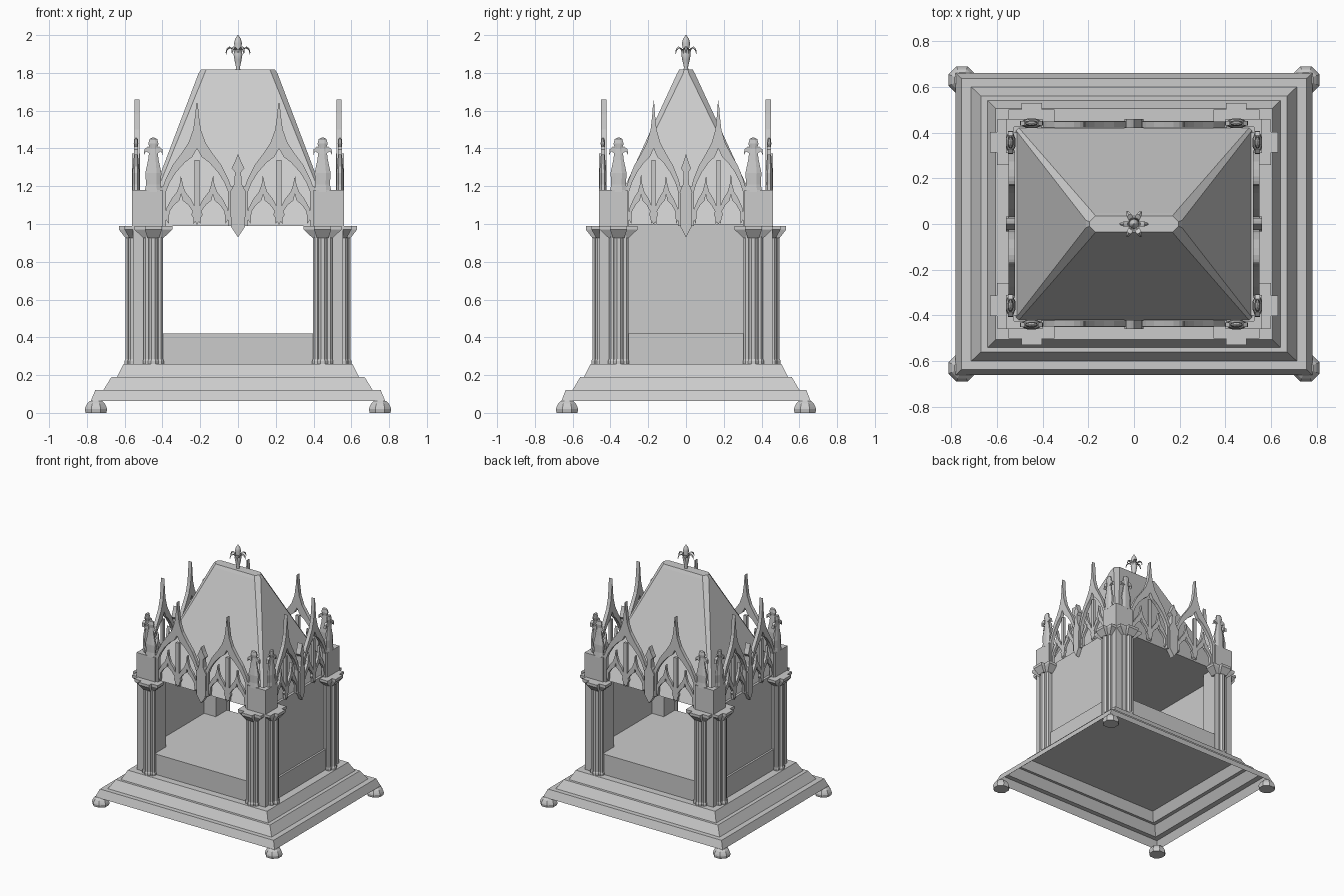
import bpy, bmesh, math
from mathutils import Vector

if "Cube" in bpy.data.objects:
    bpy.data.objects.remove(bpy.data.objects["Cube"])


def finish(name, bm, mirror=False, smooth=False):
    bmesh.ops.recalc_face_normals(bm, faces=bm.faces)
    me = bpy.data.meshes.new(name)
    bm.to_mesh(me)
    bm.free()
    ob = bpy.data.objects.new(name, me)
    bpy.context.collection.objects.link(ob)
    if mirror:
        m = ob.modifiers.new("Mirror", 'MIRROR')
        m.use_axis = (True, True, False)
        m.use_mirror_merge = False
    if smooth:
        bpy.context.view_layer.objects.active = ob
        ob.select_set(True)
        bpy.ops.object.shade_smooth_by_angle(angle=math.radians(40))
        ob.select_set(False)
    return ob


def loft(bm, rings, cap0=True, cap1=True):
    vs = [[bm.verts.new(p) for p in r] for r in rings]
    n = len(vs[0])
    for a, b in zip(vs, vs[1:]):
        for i in range(n):
            bm.faces.new((a[i], a[(i + 1) % n], b[(i + 1) % n], b[i]))
    if cap0:
        bm.faces.new(vs[0][::-1])
    if cap1:
        bm.faces.new(vs[-1])


def rect(x0, x1, y0, y1, z):
    return [(x0, y0, z), (x1, y0, z), (x1, y1, z), (x0, y1, z)]


def chamfered(hx, hy, c, z):
    q = [(hx, hy - c), (hx - c, hy), (c - hx, hy), (-hx, hy - c),
         (-hx, c - hy), (c - hx, -hy), (hx - c, -hy), (hx, c - hy)]
    return [(x, y, z) for x, y in q]


def box(bm, x0, x1, y0, y1, z0, z1):
    loft(bm, [rect(x0, x1, y0, y1, z0), rect(x0, x1, y0, y1, z1)])


def lathe(bm, prof, cx, cy, n=8, sx=1, sy=1):
    rings = []
    for r, z in prof:
        rings.append([(cx + sx * r * math.cos((i + .5) * math.tau / n),
                       cy + sy * r * math.sin((i + .5) * math.tau / n), z) for i in range(n)])
    loft(bm, rings)


def prism(bm, pts, d0, d1, to):
    loft(bm, [[to(u, d0, z) for u, z in pts], [to(u, d1, z) for u, z in pts]])


def band(bm, outer, inner, c, d0, d1, to):
    # both halves of an arch between an outer and an inner curve
    for s in (1, -1):
        for i in range(len(outer) - 1):
            q = [outer[i], outer[i + 1], inner[i + 1], inner[i]]
            q = [p for k, p in enumerate(q) if p != q[k - 1]]
            prism(bm, [(c + s * u, z) for u, z in q], d0, d1, to)


# stepped plinth (open shell)
bm = bmesh.new()
steps = [(.78, .66, .062), (.755, .637, .122), (.712, .60, .122), (.67, .56, .19),
         (.64, .54, .19), (.605, .505, .26)]
loft(bm, [rect(-x, x, -y, y, z) for x, y, z in steps], cap0=False)
finish("stepped_plinth", bm)

# bun feet
bm = bmesh.new()
lathe(bm, [(.06, 0), (.064, .02), (.06, .032), (.05, .05), (.035, .064)], .752, -.63, 8)
finish("feet", bm, mirror=True)

# raised floor and side walls
bm = bmesh.new()
box(bm, -.545, .545, -.45, .45, .26, .42)
finish("raised_floor", bm)
bm = bmesh.new()
box(bm, .512, .53, -.4, .4, .4, 1.0)
o = finish("side_walls", bm, mirror=True)
o.modifiers[0].use_axis = (True, False, False)

# roof with flat ceiling and chamfered hips
bm = bmesh.new()
loft(bm, [chamfered(.515, .42, .012, .99), chamfered(.21, .048, .032, 1.795),
          chamfered(.195, .036, .026, 1.818)])
finish("roof", bm)


def front(u, d, z):
    return (u, -d, z)


def side(u, d, z):
    return (d + .1, -u * .79, z)


# clustered corner columns
bm = bmesh.new()
box(bm, .41, .557, -.457, -.31, .26, .99)
for off, d, r in ((0, .473, .025), (-.034, .462, .019), (.034, .462, .019)):
    prof = [(r * 1.2, .26), (r * 1.2, .275), (r, .285), (r, .95)]
    lathe(bm, prof, .448 + off, -d, 8)
    lathe(bm, prof, d + .1, -(.357 + off), 8)
finish("corner_columns", bm, mirror=True)

# stepped flared capitals
bm = bmesh.new()
for b, t, db, dt in ((.052, .1, .475, .5), (.03, .045, .495, .53)):
    rows = [(b, db, .925), (t, dt, .97), (t, dt, .99)]
    loft(bm, [rect(.448 - h, .448 + h, -d, -.42, z) for h, d, z in rows])
    loft(bm, [rect(.52, d + .1, -.357 - h, -.357 + h, z) for h, d, z in rows])
finish("capitals", bm, mirror=True)

# corner blocks above the capitals
bm = bmesh.new()
L = [(.40, -.46), (.56, -.46), (.56, -.31), (.525, -.31), (.525, -.425), (.40, -.425)]
loft(bm, [[(x, y, z) for x, y in L] for z in (.985, 1.18)])
finish("corner_blocks", bm, mirror=True)

# gothic tracery panels, half of each face then mirrored
gable_out = [(.19, 1.17), (.165, 1.24), (.13, 1.31), (.085, 1.37), (.045, 1.43), (.02, 1.5),
             (.009, 1.58), (.002, 1.66)]
gable_in = [(.165, 1.17), (.145, 1.22), (.11, 1.275), (.065, 1.325), (.025, 1.355), (0, 1.40),
            (0, 1.5), (0, 1.6)]
lancet_out = [(.084, 1.03), (.077, 1.085), (.05, 1.135), (.022, 1.17), (.008, 1.21), (.001, 1.26)]
lancet_in = [(.066, 1.0), (.062, 1.065), (.038, 1.10), (.008, 1.125), (0, 1.16), (0, 1.22)]
pendant = [(0, .93), (.037, .985), (.042, 1.17), (.02, 1.21), (.016, 1.275), (.034, 1.295),
           (.016, 1.33), (0, 1.372)]
for name, to in (("front", front), ("side", side)):
    c = .217
    bm = bmesh.new()
    band(bm, gable_out, gable_in, c, .421, .449, to)
    for s in (-1, 1):
        band(bm, lancet_out, lancet_in, c + s * .084, .424, .444, to)
        # jambs
        j = c + s * .176
        prism(bm, [(j - .012, .99), (j + .012, .99), (j + .012, 1.2), (j - .012, 1.2)],
              .421, .449, to)
    # mullion with pointed foot
    prism(bm, [(c, .995), (c + .03, 1.05), (c + .014, 1.09), (c + .014, 1.34),
               (c - .014, 1.34), (c - .014, 1.09), (c - .03, 1.05)], .424, .444, to)
    finish(name + "_tracery", bm, mirror=True)
    bm = bmesh.new()
    prism(bm, pendant, .42, .46, to)
    finish(name + "_centre_pendant", bm, mirror=True)

# corner pinnacles with drooping leaves
bm = bmesh.new()
prof = [(.05, 1.17), (.042, 1.21), (.046, 1.27), (.03, 1.34), (.026, 1.37), (.02, 1.40),
        (.029, 1.425), (.022, 1.45), (.006, 1.457)]
lathe(bm, prof, .448, -.44, 8, 1, .45)
lathe(bm, prof, .54, -.357, 8, .45, 1)
for s in (-1, 1):
    leaf = [(.015, 1.37), (.04, 1.385), (.05, 1.365), (.048, 1.395), (.03, 1.41), (.015, 1.405)]
    prism(bm, [(.448 + s * u, z) for u, z in leaf], .43, .45, front)
    prism(bm, [((.357 + s * u) / .79, z) for u, z in leaf], .43, .45, side)
finish("corner_pinnacles", bm, mirror=True)

# finial: stem, bud and six curled petals
bm = bmesh.new()
lathe(bm, [(.014, 1.81), (.011, 1.83), (.02, 1.87), (.025, 1.90), (.016, 1.925), (.022, 1.955),
           (.016, 1.98), (.002, 2.0)], 0, 0, 10)
path = [(.012, 1.88, .012), (.026, 1.925, .012), (.044, 1.935, .011), (.058, 1.925, .007),
        (.064, 1.903, .001)]
for k in range(6):
    a = k * math.tau / 6
    e, t = Vector((math.cos(a), math.sin(a), 0)), Vector((-math.sin(a), math.cos(a), 0))
    rings = []
    for r, z, w in path:
        p = e * r + Vector((0, 0, z))
        n = (e * .4 + Vector((0, 0, 1))).normalized() * .005
        rings.append([p - t * w, p + n, p + t * w, p - n])
    loft(bm, rings)
finish("finial", bm, smooth=True)
